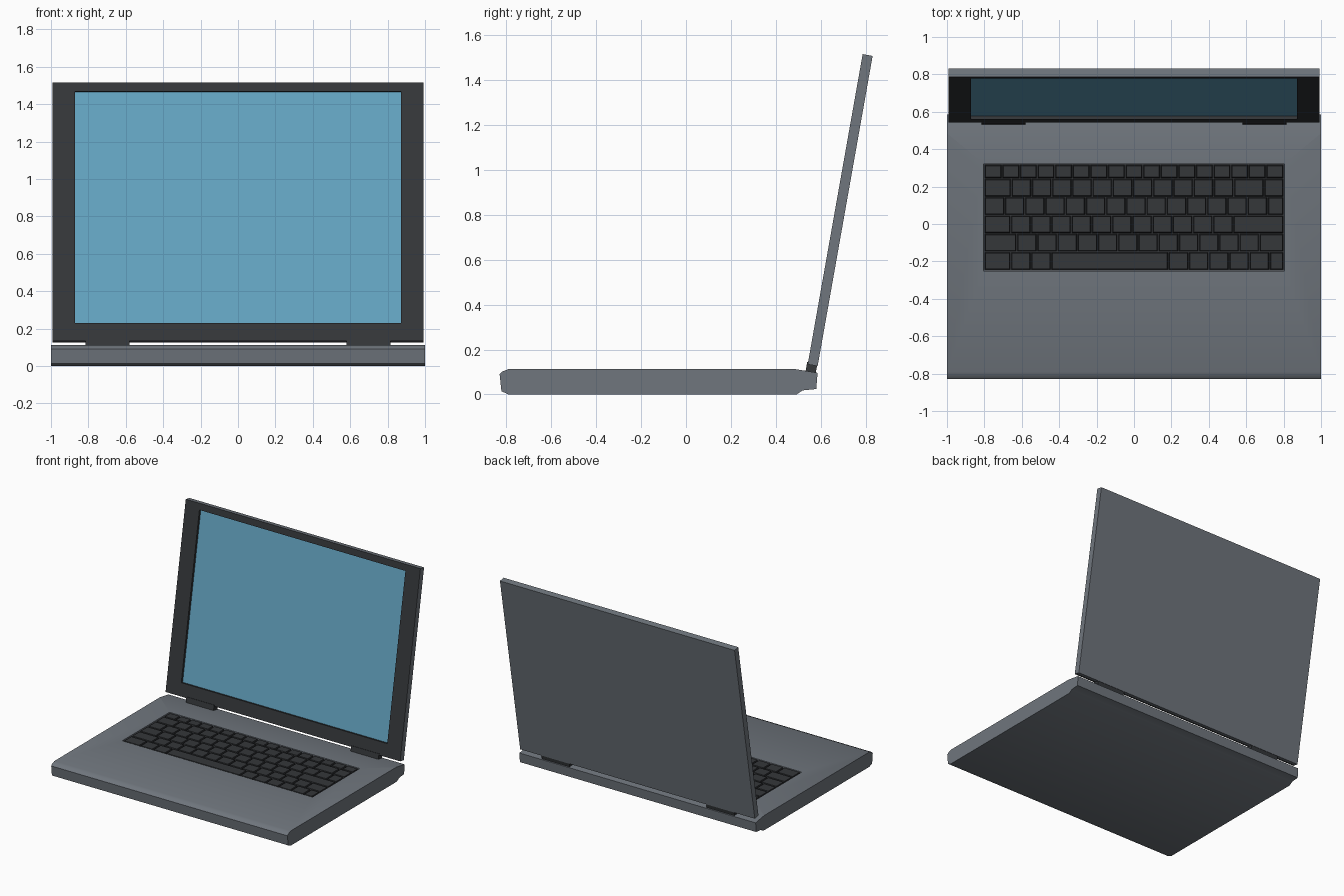
import bpy, bmesh, math
from mathutils import Matrix, Vector

if "Cube" in bpy.data.objects:
    bpy.data.objects.remove(bpy.data.objects["Cube"])


def material(name, rgb):
    m = bpy.data.materials.new(name)
    m.diffuse_color = (*rgb, 1)
    m.use_nodes = True
    m.node_tree.nodes["Principled BSDF"].inputs["Base Color"].default_value = m.diffuse_color
    return m


CASE = material("case_grey", (0.16, 0.18, 0.205))
DARK = material("dark_plastic", (0.035, 0.038, 0.042))
GLASS = material("screen_blue", (0.13, 0.38, 0.55))


def finish(bm, name, *mats):
    bmesh.ops.recalc_face_normals(bm, faces=bm.faces)
    me = bpy.data.meshes.new(name)
    bm.to_mesh(me)
    bm.free()
    for m in mats:
        me.materials.append(m)
    ob = bpy.data.objects.new(name, me)
    bpy.context.collection.objects.link(ob)
    return ob


def add_box(bm, lo, hi, taper=0.0):
    """Box between two corners; taper shrinks the top on every side."""
    lo, hi = Vector(lo), Vector(hi)
    size, mid = hi - lo, (lo + hi) / 2
    mat = Matrix.Translation(mid) @ Matrix.Diagonal((*size, 1))
    verts = bmesh.ops.create_cube(bm, size=1, matrix=mat)["verts"]
    for v in verts:
        if taper and v.co.z > mid.z:
            v.co.x -= math.copysign(taper, v.co.x - mid.x)
            v.co.y -= math.copysign(taper, v.co.y - mid.y)
    return verts


def box(name, lo, hi, mat):
    bm = bmesh.new()
    add_box(bm, lo, hi)
    return finish(bm, name, mat)


# Base: side profile (y, z) extruded across x
profile = [(-0.83, 0.09), (-0.818, 0.102), (-0.79, 0.113), (0.485, 0.113), (0.586, 0.096),
           (0.58, 0.024), (0.52, 0.018), (0.493, 0), (-0.79, 0), (-0.822, 0.014)]
bm = bmesh.new()
side = bm.faces.new([bm.verts.new((-1, y, z)) for y, z in profile])
ext = bmesh.ops.extrude_face_region(bm, geom=[side])
bmesh.ops.translate(bm, vec=(2, 0, 0), verts=[g for g in ext["geom"] if isinstance(g, bmesh.types.BMVert)])
base = finish(bm, "base", CASE)
bpy.context.view_layer.objects.active = base
base.select_set(True)
bpy.ops.object.shade_smooth_by_angle(angle=math.radians(35))

# Keyboard well cut into the base
cutter = box("keyboard_well_cutter", (-0.805, -0.25, 0.085), (0.805, 0.322, 0.2), CASE)
cutter.hide_render = True
cutter.display_type = 'WIRE'
cut = base.modifiers.new("keyboard_well", 'BOOLEAN')
cut.object = cutter
cut.operation = 'DIFFERENCE'
cut.solver = 'EXACT'
cutter.hide_set(True)
box("keyboard_tray", (-0.804, -0.249, 0.083), (0.804, 0.321, 0.088), DARK)

# Keys: widths per row, from the back row to the front row
rows = [
    (0.075, [1] * 17),
    (0.098, [1.33] + [1] * 11 + [1.5, 0.97]),
    (0.098, [1] * 14 + [0.8]),
    (0.098, [1.3] + [1] * 11 + [2.5]),
    (0.098, [1.6] + [1] * 12 + [1.2]),
    (0.098, [1.3, 1, 1, 5.8] + [1] * 5 + [0.7]),
]
bm = bmesh.new()
y, gap = 0.318, 0.003
for depth, widths in rows:
    x, unit = -0.8, 1.6 / sum(widths)
    for w in widths:
        add_box(bm, (x + gap, y - depth + gap, 0.086), (x + w * unit - gap, y - gap, 0.112), 0.004)
        x += w * unit
    y -= depth
finish(bm, "keys", DARK)

# Lid space: origin at the lower front edge, z up the lid, y through its thickness
LID = Matrix.Translation((0, 0.542, 0.134)) @ Matrix.Rotation(math.radians(-10.05), 4, 'X')
W, H, T, RECESS = 0.993, 1.403, 0.045, 0.02

# Lid back cover
box("lid_cover", (-W, RECESS, 0), (W, T, H), CASE).matrix_world = LID

# Bezel frame: slab with a sunken opening for the screen
SX, S0, S1 = 0.872, 0.098, 1.355
bm = bmesh.new()
outer = [(-W, 0), (W, 0), (W, H), (-W, H)]
inner = [(-SX, S0), (SX, S0), (SX, S1), (-SX, S1)]
rings = [[bm.verts.new((px, d, pz)) for px, pz in pts]
         for pts, d in ((outer, RECESS), (outer, 0), (inner, 0), (inner, RECESS))]
for k in range(4):
    a, b = rings[k], rings[(k + 1) % 4]
    for i in range(4):
        j = (i + 1) % 4
        f = bm.faces.new((a[i], a[j], b[j], b[i]))
        # outer side walls keep the case colour, except the bottom edge
        f.material_index = 1 if k == 0 and i else 0
finish(bm, "bezel", DARK, CASE).matrix_world = LID

# Screen panel
box("screen", (-SX, RECESS - 0.002, S0), (SX, RECESS + 0.003, S1), GLASS).matrix_world = LID

# Hinges
for name, s in (("hinge_left", -1), ("hinge_right", 1)):
    x0, x1 = sorted((s * 0.58, s * 0.815))
    box(name, (x0, -0.004, -0.034), (x1, T - 0.003, 0.01), DARK).matrix_world = LID
